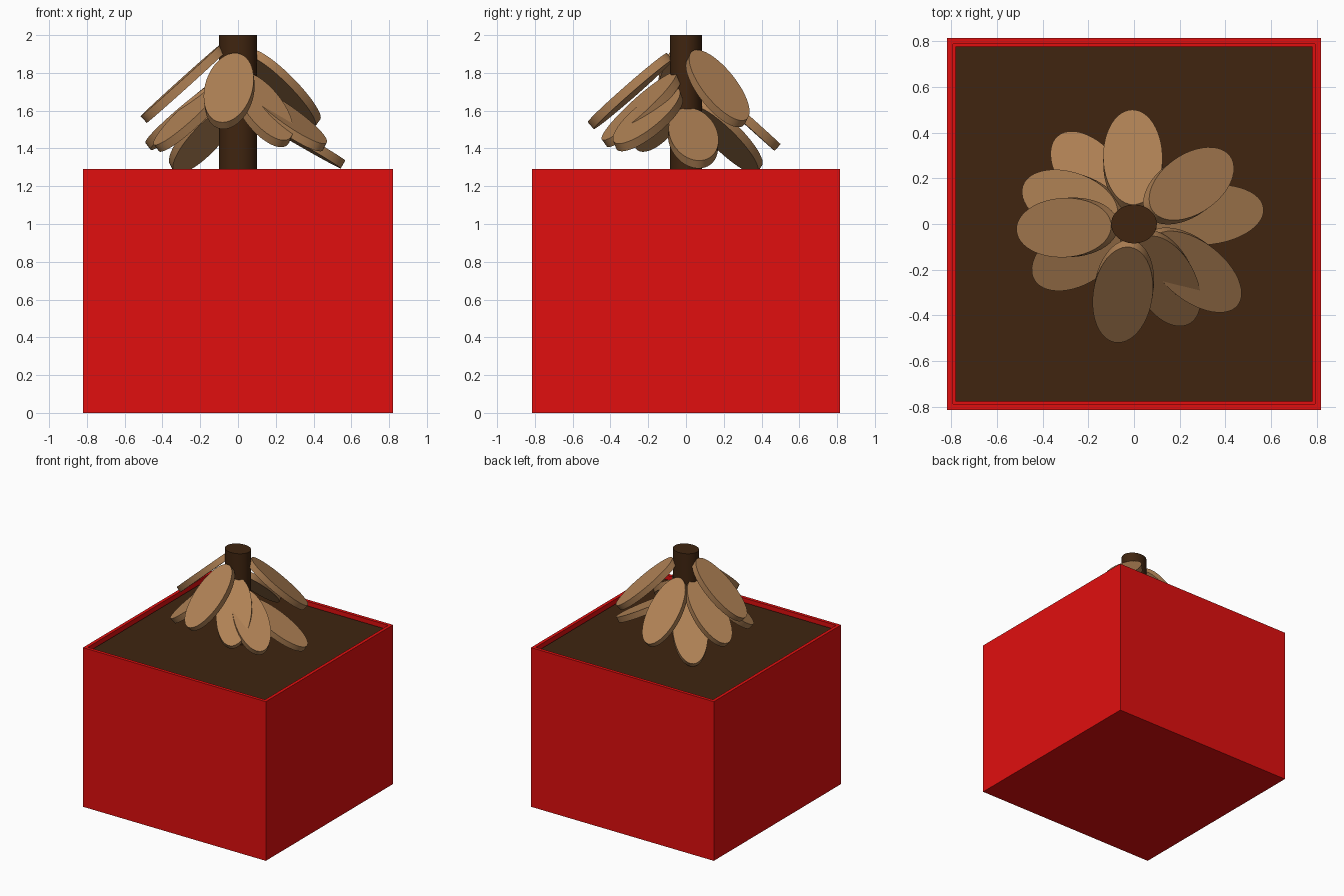
import bpy, bmesh, math
from mathutils import Matrix, Vector

if "Cube" in bpy.data.objects:
    bpy.data.objects.remove(bpy.data.objects["Cube"])


def material(name, rgb):
    m = bpy.data.materials.new(name)
    m.diffuse_color = (*rgb, 1)
    m.use_nodes = True
    m.node_tree.nodes["Principled BSDF"].inputs["Base Color"].default_value = m.diffuse_color
    return m


RED = material("red", (0.75, 0.0045, 0.0045))
SOIL = material("dark brown", (0.05, 0.018, 0.005))
TAN = material("tan", (0.43, 0.22, 0.09))


def finish(bm, name, mat, smooth=False):
    bmesh.ops.recalc_face_normals(bm, faces=bm.faces)
    mesh = bpy.data.meshes.new(name)
    bm.to_mesh(mesh)
    bm.free()
    mesh.materials.append(mat)
    ob = bpy.data.objects.new(name, mesh)
    bpy.context.collection.objects.link(ob)
    if smooth:
        bpy.ops.object.select_all(action='DESELECT')
        ob.select_set(True)
        bpy.context.view_layer.objects.active = ob
        bpy.ops.object.shade_smooth_by_angle(angle=math.radians(35))
    return ob


def box(bm, sx, sy, z0, z1):
    m = Matrix.Translation((0, 0, (z0 + z1) / 2)) @ Matrix.Diagonal((sx, sy, z1 - z0, 1))
    bmesh.ops.create_cube(bm, size=1, matrix=m)


def disc(bm, matrix, segments=48):
    bmesh.ops.create_cone(bm, cap_ends=True, segments=segments, radius1=1, radius2=1,
                          depth=1, matrix=matrix)


# Square planter with a thin rim and a recessed top
TOP, FILL = 1.29, 1.26
bm = bmesh.new()
box(bm, 1.64, 1.63, 0, TOP)
top = max(bm.faces, key=lambda f: f.calc_center_median().z)
bmesh.ops.inset_region(bm, faces=[top], thickness=0.037)
ext = bmesh.ops.extrude_discrete_faces(bm, faces=[top])
bmesh.ops.translate(bm, verts=list(ext["faces"][0].verts), vec=(0, 0, -0.08))
finish(bm, "planter", RED)

# Soil filling the recess
bm = bmesh.new()
box(bm, 1.566, 1.556, TOP - 0.08, FILL)
finish(bm, "soil", SOIL)

# Oval stem
bm = bmesh.new()
z0 = FILL - 0.03
disc(bm, Matrix.Translation((0, 0, (2 + z0) / 2)) @ Matrix.Diagonal((0.1, 0.085, 2 - z0, 1)))
finish(bm, "stem", SOIL, True)

# Drooping oval petals: direction, tip radius, tip height, droop angle
PETALS = [
    (183, 0.500, 1.553, 42), (261, 0.510, 1.520, 41), (35, 0.500, 1.530, 42),
    (91, 0.485, 1.405, 42), (161, 0.500, 1.410, 39), (209, 0.485, 1.400, 41),
    (299, 0.485, 1.425, 40), (322, 0.565, 1.405, 32), (7, 0.560, 1.315, 30),
    (131, 0.495, 1.285, 40),
]
LENGTH, WIDTH, THICK = 0.28, 0.13, 0.048
for i, (ang, r, z, droop) in enumerate(PETALS):
    d = math.radians(droop)
    spin = Matrix.Rotation(math.radians(ang), 4, 'Z')
    centre = Vector((r - LENGTH * math.cos(d), 0, z + LENGTH * math.sin(d)))
    bm = bmesh.new()
    disc(bm, spin @ Matrix.Translation(centre) @ Matrix.Rotation(d, 4, 'Y')
         @ Matrix.Diagonal((LENGTH, WIDTH, THICK, 1)))
    finish(bm, f"petal_{i + 1}", TAN, True)
